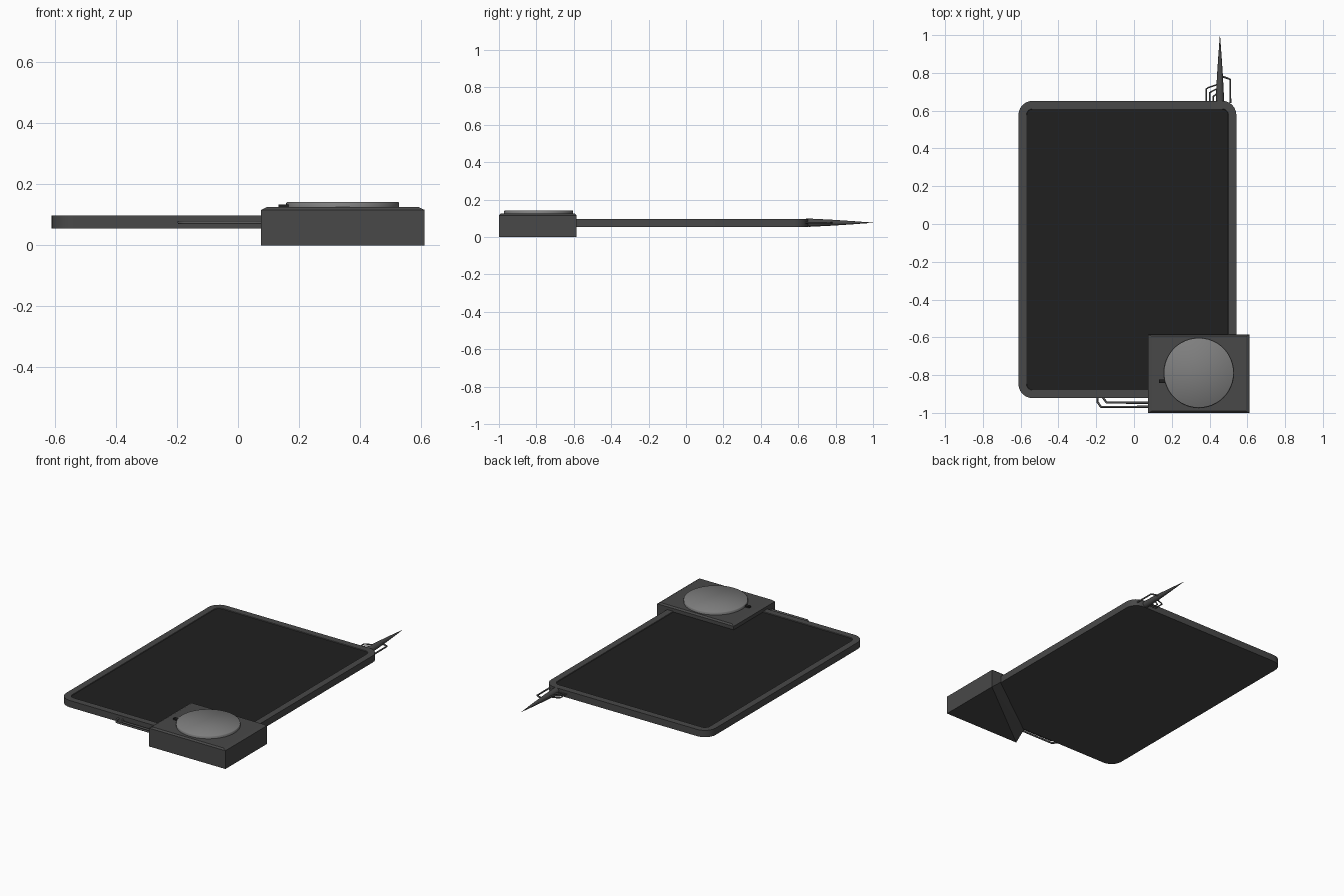
import bpy, bmesh, math
from mathutils import Matrix, Vector

cube = bpy.data.objects.get("Cube")
if cube:
    bpy.data.objects.remove(cube, do_unlink=True)


def material(name, value):
    mat = bpy.data.materials.new(name)
    mat.use_nodes = True
    colour = (value, value, value, 1)
    mat.diffuse_color = colour
    mat.node_tree.nodes["Principled BSDF"].inputs["Base Color"].default_value = colour
    return mat


GREY = material("dark grey casing", 0.065)
BLACK = material("black screen", 0.0145)
SILVER = material("silver disc", 0.21)
WIRE = material("wire grey", 0.11)


def finish(name, bm, mats, angle=None):
    bmesh.ops.recalc_face_normals(bm, faces=bm.faces)
    mesh = bpy.data.meshes.new(name)
    bm.to_mesh(mesh)
    bm.free()
    for m in mats:
        mesh.materials.append(m)
    obj = bpy.data.objects.new(name, mesh)
    bpy.context.collection.objects.link(obj)
    if angle:
        bpy.ops.object.select_all(action='DESELECT')
        obj.select_set(True)
        bpy.context.view_layer.objects.active = obj
        bpy.ops.object.shade_smooth_by_angle(angle=math.radians(angle))
    return obj


def box(lo, hi):
    lo, hi = Vector(lo), Vector(hi)
    bm = bmesh.new()
    bmesh.ops.create_cube(bm, size=1, matrix=Matrix.Translation((lo + hi) / 2)
                          @ Matrix.Diagonal((*(hi - lo), 1)))
    return bm


def top_face(bm):
    return max(bm.faces, key=lambda f: f.calc_center_median().z)


def wire(name, points, radius=0.004):
    curve = bpy.data.curves.new(name, 'CURVE')
    curve.dimensions = '3D'
    curve.bevel_depth = radius
    curve.bevel_resolution = 1
    curve.use_fill_caps = True
    spline = curve.splines.new('POLY')
    spline.points.add(len(points) - 1)
    for p, co in zip(spline.points, points):
        p.co = (*co, 1)
    curve.materials.append(WIRE)
    obj = bpy.data.objects.new(name, curve)
    bpy.context.collection.objects.link(obj)
    bpy.ops.object.select_all(action='DESELECT')
    obj.select_set(True)
    bpy.context.view_layer.objects.active = obj
    bpy.ops.object.convert(target='MESH')


# Rounded panel with a recessed screen
bm = box((-0.612, -0.922, 0.055), (0.542, 0.652, 0.098))
upright = [e for e in bm.edges if abs(e.verts[0].co.z - e.verts[1].co.z) > 0.01]
bmesh.ops.bevel(bm, geom=upright, offset=0.075, segments=6, profile=0.5, affect='EDGES')
screen = top_face(bm)
bmesh.ops.inset_region(bm, faces=[screen], thickness=0.042)
bmesh.ops.inset_region(bm, faces=[screen], thickness=0.002, depth=-0.004)
screen.material_index = 1
finish("panel", bm, [GREY, BLACK], 30)

# Corner block: full upper part with a chamfered lid
X0, X1, Y0, Y1 = 0.075, 0.612, -1.0, -0.585
bm = box((X0, Y0, 0.06), (X1, Y1, 0.125))
bmesh.ops.bevel(bm, geom=list(top_face(bm).edges), offset=0.009, segments=1, affect='EDGES')
for v in top_face(bm).verts:
    v.co.x += 0.01 if v.co.x < 0.3 else -0.01
finish("block_upper", bm, [GREY])

# Corner block: three-cornered foot sloping up under the panel
bm = bmesh.new()
foot = [(X1, Y0, 0), (X1, Y1, 0), (X0, Y0, 0), (X1, Y0, 0.06), (X1, Y1, 0.06),
        (0.54, Y1, 0.06), (X0, -0.925, 0.06), (X0, Y0, 0.06)]
for co in foot:
    bm.verts.new(co)
bmesh.ops.convex_hull(bm, input=bm.verts)
bmesh.ops.dissolve_limit(bm, angle_limit=0.01, verts=bm.verts, edges=bm.edges)
finish("block_foot", bm, [GREY])

# Round disc on the block
bm = bmesh.new()
bmesh.ops.create_cone(bm, cap_ends=True, segments=48, radius1=0.185, radius2=0.185,
                      depth=0.02, matrix=Matrix.Translation((0.343, -0.788, 0.132)))
bmesh.ops.bevel(bm, geom=list(top_face(bm).edges), offset=0.003, segments=1, affect='EDGES')
finish("disc", bm, [SILVER], 50)

# Small plug beside the disc
finish("plug", box((0.132, -0.842, 0.12), (0.165, -0.822, 0.134)), [BLACK])

# Tapered spike at the back
bm = bmesh.new()
profile = [(0.62, 0.02), (0.66, 0.022), (0.78, 0.016), (0.9, 0.008), (1.0, 0.0005)]
rings = []
for y, r in profile:
    rings.append([bm.verts.new((0.455 + r * math.cos(a), y, 0.077 + r * math.sin(a)))
                  for a in (math.tau * i / 12 for i in range(12))])
for low, high in zip(rings, rings[1:]):
    for i in range(12):
        j = (i + 1) % 12
        bm.faces.new((low[i], low[j], high[j], high[i]))
bm.faces.new(rings[0])
bm.faces.new(rings[-1])
finish("spike", bm, [GREY], 40)

# Wires beside the spike
for i in range(3):
    x, y = 0.383 + 0.018 * i, 0.715 - 0.02 * i
    wire(f"left_back_wire_{i + 1}", [(x, 0.64, 0.077), (x, y, 0.077),
                                     (x + 0.012, y + 0.008, 0.077), (0.45, y + 0.026, 0.077)])
wire("right_back_wire", [(0.51, 0.64, 0.077), (0.51, 0.765, 0.077),
                         (0.495, 0.772, 0.077), (0.455, 0.784, 0.077)], 0.005)

# Wires along the front edge
for i in range(2):
    x, y = -0.193 + 0.03 * i, -0.968 + 0.022 * i
    wire(f"front_wire_{i + 1}", [(x, -0.91, 0.075), (x, y + 0.025, 0.075),
                                 (x + 0.018, y, 0.075), (0.1, y, 0.075)], 0.006)
